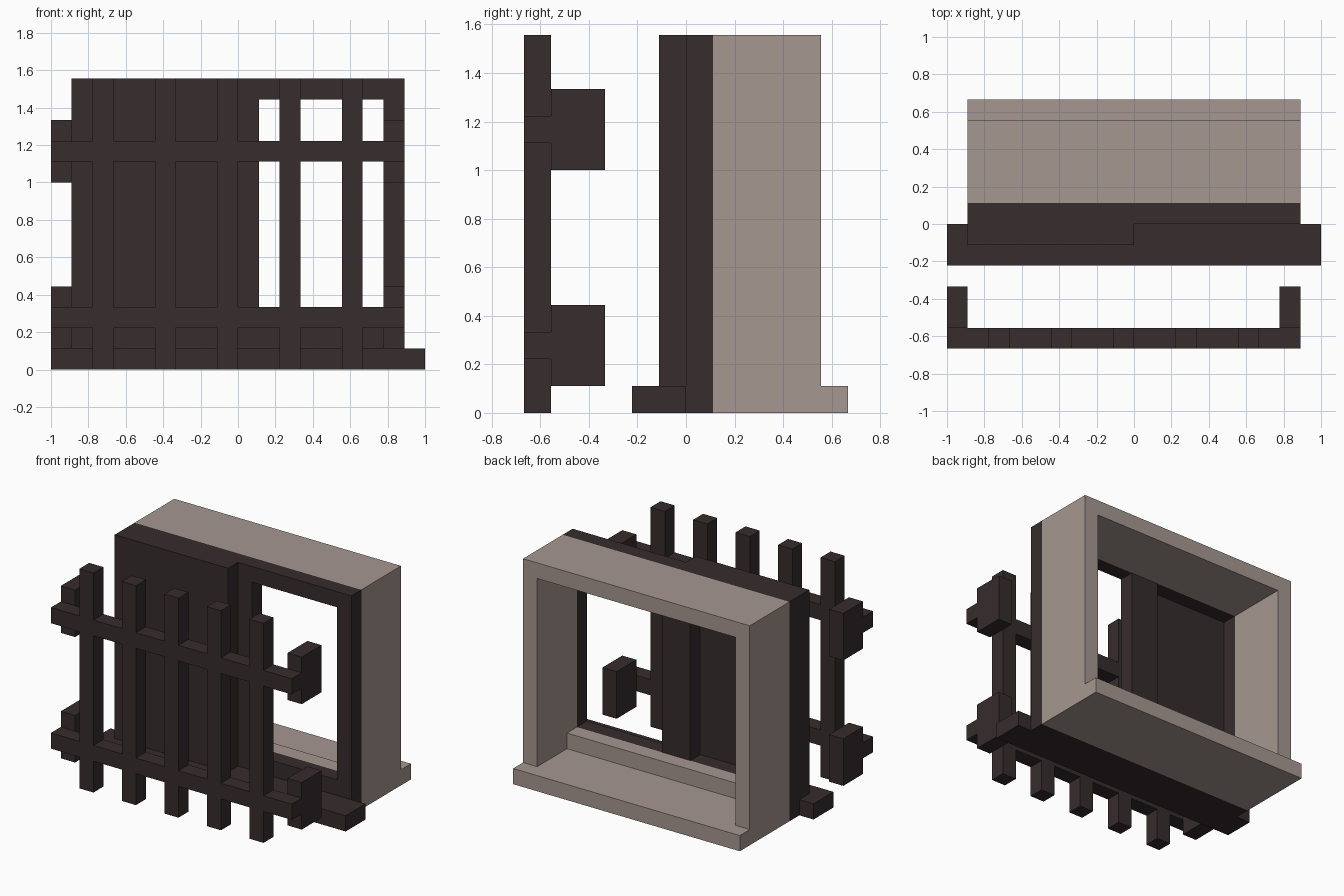
import bpy
import bmesh
from mathutils import Matrix, Vector

if "Cube" in bpy.data.objects:
    bpy.data.objects.remove(bpy.data.objects["Cube"], do_unlink=True)

U = 1 / 9  # all parts sit on a grid of this size


def material(name, color):
    m = bpy.data.materials.new(name)
    m.use_nodes = True
    m.diffuse_color = color
    bsdf = next(n for n in m.node_tree.nodes if n.type == 'BSDF_PRINCIPLED')
    bsdf.inputs["Base Color"].default_value = color
    return m


dark = material("dark wood", (0.037, 0.025, 0.026, 1))
light = material("pale stone", (0.381, 0.309, 0.283, 1))


def boxes(name, mat, spans):
    """One object from boxes given as ((x0, x1), (y0, y1), (z0, z1)) in grid units."""
    bm = bmesh.new()
    for span in spans:
        size = Vector([(b - a) * U for a, b in span])
        mid = Vector([(a + b) / 2 * U for a, b in span])
        bmesh.ops.create_cube(bm, size=1, matrix=Matrix.LocRotScale(mid, None, size))
    mesh = bpy.data.meshes.new(name)
    bm.to_mesh(mesh)
    bm.free()
    mesh.materials.append(mat)
    obj = bpy.data.objects.new(name, mesh)
    bpy.context.collection.objects.link(obj)


def frame(y, bottom):
    """Rectangular surround: two jambs, a head and a bottom rail."""
    return [((-8, -7), y, (0, 14)), ((7, 8), y, (0, 14)),
            ((-7, 7), y, (13, 14)), ((-7, 7), y, (0, bottom))]


# Wall surround with its stepped ledge
boxes("wall_surround", light, frame((1, 5), 1))
boxes("inner_step", light, [((-7, 7), (1, 2), (1, 2))])
boxes("back_ledge", light, [((-8, 8), (5, 6), (0, 1))])

# Window frame with central post, sliding panel and front sill
boxes("window_frame", dark, frame((0, 1), 2))
boxes("centre_post", dark, [((-1, 1), (0, 1), (2, 13))])
boxes("sliding_panel", dark, [((-8, 0), (-1, 0), (1, 14))])
boxes("front_sill", dark, [((-9, 9), (-2, 0), (0, 1))])

# Lattice: full cross rails, upright bars fitted between them
for name, z in (("lower_rail", 2), ("upper_rail", 10)):
    boxes(name, dark, [((-9, 8), (-6, -5), (z, z + 1))])
for i in range(5):
    x = -7 + 3 * i
    boxes(f"upright_bar_{i + 1}", dark,
          [((x, x + 1), (-6, -5), z) for z in ((0, 2), (3, 10), (11, 14))])

# Mounting blocks behind the rail ends
for side, x in (("right", -9), ("left", 7)):
    for level, z in (("lower", 1), ("upper", 9)):
        boxes(f"{level}_{side}_bracket", dark, [((x, x + 1), (-5, -3), (z, z + 3))])
